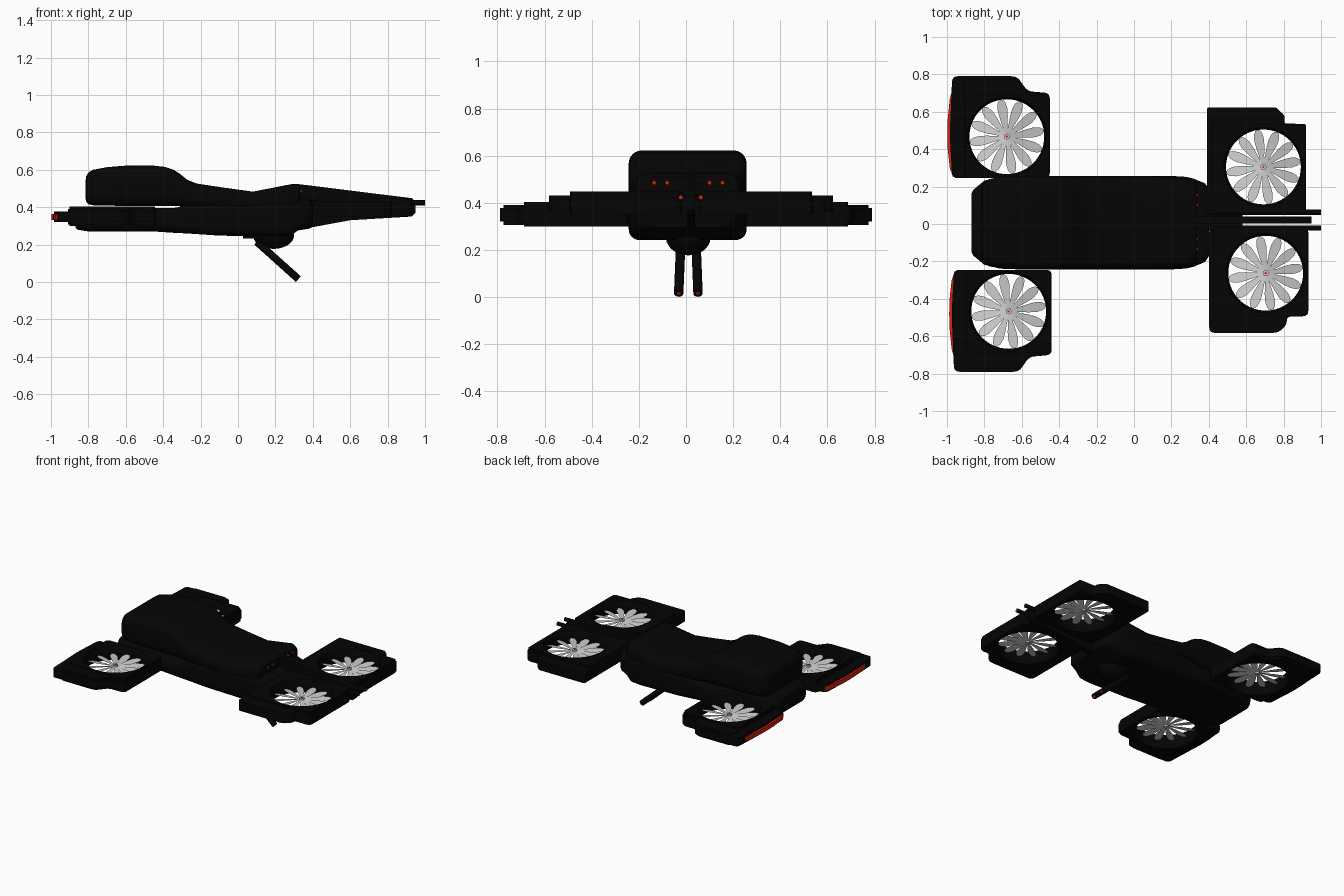
import bpy, bmesh
from math import cos, sin, pi, radians
from mathutils import Vector, Matrix

if "Cube" in bpy.data.objects:
    bpy.data.objects.remove(bpy.data.objects["Cube"])


def material(name, rgb):
    m = bpy.data.materials.new(name)
    m.diffuse_color = (*rgb, 1)
    m.use_nodes = True
    m.node_tree.nodes["Principled BSDF"].inputs["Base Color"].default_value = m.diffuse_color
    return m


BLACK = material("black", (0.0015, 0.0015, 0.0015))
RED = material("red", (0.7, 0.015, 0.003))


def finish(name, bm, mat=None, angle=35):
    bmesh.ops.remove_doubles(bm, verts=bm.verts, dist=1e-5)
    bmesh.ops.recalc_face_normals(bm, faces=bm.faces)
    me = bpy.data.meshes.new(name)
    bm.to_mesh(me)
    bm.free()
    ob = bpy.data.objects.new(name, me)
    bpy.context.collection.objects.link(ob)
    if mat:
        me.materials.append(mat)
    bpy.ops.object.select_all(action='DESELECT')
    ob.select_set(True)
    bpy.context.view_layer.objects.active = ob
    bpy.ops.object.shade_smooth_by_angle(angle=radians(angle))
    return ob


def loft(name, sections, cy, radius):
    """Rounded-rectangle rings along x: (x, half width, z0, z1)."""
    bm = bmesh.new()
    rings = []
    for x, w, z0, z1 in sections:
        r = min(radius, 0.45 * (z1 - z0))
        ring = []
        for k, (sy, z) in enumerate([(1, z1 - r), (-1, z1 - r), (-1, z0 + r), (1, z0 + r)]):
            for i in range(7):
                a = (k + i / 6) * pi / 2
                ring.append(bm.verts.new((x, cy + sy * (w - r) + r * cos(a), z + r * sin(a))))
        rings.append(ring)
    n = len(rings[0])
    for a, b in zip(rings, rings[1:]):
        for i in range(n):
            bm.faces.new((a[i], a[(i + 1) % n], b[(i + 1) % n], b[i]))
    bm.faces.new(rings[0])
    bm.faces.new(rings[-1])
    return finish(name, bm, BLACK)


def rounded(points, r=0.03):
    out = []
    pts = [Vector(p) for p in points]
    for i, p in enumerate(pts):
        a, b = pts[i - 1] - p, pts[(i + 1) % len(pts)] - p
        s = p + a.normalized() * min(r, a.length * .45)
        e = p + b.normalized() * min(r, b.length * .45)
        for t in (0, .25, .5, .75, 1):
            out.append(s * (1 - t) ** 2 + p * 2 * t * (1 - t) + e * t * t)
    return out


def plate(name, outline, z0, z1, hole=None, mat=BLACK):
    """Flat slab from a plan outline, with an optional round hole (x, y, r)."""
    loops = [outline]
    if hole:
        x, y, r = hole
        loops.append([(x + r * cos(2 * pi * i / 56), y + r * sin(2 * pi * i / 56)) for i in range(56)])
    cu = bpy.data.curves.new(name, 'CURVE')
    cu.dimensions, cu.fill_mode, cu.extrude = '2D', 'BOTH', (z1 - z0) / 2
    for loop in loops:
        sp = cu.splines.new('POLY')
        sp.points.add(len(loop) - 1)
        for q, p in zip(sp.points, loop):
            q.co = (p[0], p[1], 0, 1)
        sp.use_cyclic_u = True
    tmp = bpy.data.objects.new(name + "_curve", cu)
    bpy.context.collection.objects.link(tmp)
    bpy.context.view_layer.update()
    me = bpy.data.meshes.new_from_object(tmp.evaluated_get(bpy.context.evaluated_depsgraph_get()))
    bpy.data.objects.remove(tmp)
    bm = bmesh.new()
    bm.from_mesh(me)
    bmesh.ops.translate(bm, verts=bm.verts, vec=(0, 0, (z0 + z1) / 2))
    return finish(name, bm, mat)


def rod(name, a, b, r, mat=BLACK, sides=20):
    a, b = Vector(a), Vector(b)
    m = Matrix.Translation((a + b) / 2) @ (b - a).to_track_quat('Z', 'Y').to_matrix().to_4x4()
    bm = bmesh.new()
    bmesh.ops.create_cone(bm, cap_ends=True, segments=sides, radius1=r, radius2=r,
                          depth=(b - a).length, matrix=m)
    return finish(name, bm, mat)


def rotor(name, x, y, z, z0, z1, count=12):
    # Funnel lining the duct, narrowest at the blades
    bm = bmesh.new()
    prof = [(.213, z0), (.2, z - .012), (.2, z + .012), (.213, z1)]
    rings = [[bm.verts.new((x + r * cos(2 * pi * i / 56), y + r * sin(2 * pi * i / 56), h))
              for i in range(56)] for r, h in prof]
    for p, q in zip(rings, rings[1:]):
        for i in range(56):
            bm.faces.new((p[i], p[(i + 1) % 56], q[(i + 1) % 56], q[i]))
    finish(name + "_duct", bm, BLACK)
    # Pitched leaf-shaped blades, hub and red hub cap
    bm = bmesh.new()
    shape = [(.015, .008), (.06, .014), (.11, .023), (.15, .027), (.18, .022), (.195, .013), (.2, .004)]
    tilt = radians(10)
    for k in range(count):
        rot = Matrix.Translation((x, y, z)) @ Matrix.Rotation(2 * pi * (k + .3) / count, 4, 'Z')
        rows = [[bm.verts.new(rot @ Vector((r, s * w * cos(tilt), s * w * sin(tilt)))) for s in (-1, 1)]
                for r, w in shape]
        for p, q in zip(rows, rows[1:]):
            bm.faces.new((p[0], p[1], q[1], q[0]))
    finish(name + "_blades", bm)
    rod(name + "_hub", (x, y, z - .012), (x, y, z + .012), .016, None)
    rod(name + "_hub_cap", (x, y, z + .005), (x, y, z + .016), .006, RED)


# Upper shell with raised rear hump
loft("upper_shell", [
    (-.815, .19, .445, .54), (-.812, .2, .43, .565), (-.8, .217, .416, .585), (-.775, .233, .41, .6),
    (-.7, .247, .408, .614), (-.6, .25, .407, .622), (-.45, .25, .406, .622), (-.39, .25, .406, .615),
    (-.345, .25, .406, .6), (-.31, .25, .405, .578), (-.27, .25, .395, .546), (-.22, .25, .39, .526),
    (-.08, .25, .38, .505), (.08, .25, .37, .483),
    (.29, .235, .37, .524), (.325, .22, .37, .518), (.335, .2, .37, .51)], .007, .055)

# Lower hull
loft("lower_hull", [
    (-.87, .155, .29, .385), (-.86, .175, .28, .392), (-.8, .225, .27, .395), (-.72, .245, .27, .395),
    (-.45, .25, .27, .395), (-.33, .25, .262, .397), (-.28, .25, .26, .41), (-.1, .25, .248, .43),
    (.2, .25, .242, .44), (.28, .245, .245, .44), (.32, .235, .275, .44), (.38, .21, .285, .44),
    (.4, .18, .295, .43)], .007, .045)

# Nose keel and its block between the front rotor pods
bm = bmesh.new()
keel = [(.25, .515), (.31, .525), (.93, .448), (.95, .43), (.95, .37), (.93, .35), (.6, .33), (.3, .275)]
f = bm.faces.new([bm.verts.new((x, .003, z)) for x, z in keel])
top = bmesh.ops.extrude_face_region(bm, geom=[f])
bmesh.ops.translate(bm, vec=(0, .036, 0), verts=[g for g in top['geom'] if isinstance(g, bmesh.types.BMVert)])
finish("nose_keel", bm, BLACK)
plate("nose_block", [(.3, -.025), (.58, -.025), (.58, .065), (.3, .065)], .365, .425)

# Rear rotor pods with tail lights
for side, s, dx in (("left", 1, 0), ("right", -1, .01)):
    def P(*pts):
        return [(x + dx, s * y) for x, y in pts]
    hole = (-.68 + dx, s * .467, .213)
    plate(f"rear_{side}_pod_rim", rounded(P((-.972, .245), (-.985, .48), (-.972, .79), (-.625, .79), (-.57, .71),
          (-.45, .70), (-.45, .245))), .32, .378, hole)
    plate(f"rear_{side}_pod_shell", rounded(P((-.91, .245), (-.91, .775), (-.63, .775), (-.575, .7),
          (-.45, .69), (-.45, .245))), .306, .391, hole)
    plate(f"rear_{side}_pod_core", rounded(P((-.9, .245), (-.9, .687), (-.455, .687), (-.455, .245))),
          .30, .403, hole)
    plate(f"rear_{side}_tail_light", P((-.968, .25), (-.985, .3), (-.996, .4), (-.998, .48), (-.996, .56),
          (-.985, .67), (-.968, .73)), .331, .363, None, RED)
    rotor(f"rear_{side}_rotor", hole[0], hole[1], .352, .30, .403)

# Front rotor pods, slightly offset from each other
for side, s, dx, dy in (("left", 1, 0, 0), ("right", -1, .012, -.042)):
    def F(*pts):
        return [(x + dx, s * (y + dy)) for x, y in pts]
    r = .012 if s > 0 else .03
    hole = (.692 + dx, s * (.305 + dy), .213)
    plate(f"front_{side}_pod_rim", rounded(F((.39, .058), (.39, .624), (.76, .624), (.805, .58), (.805, .537),
          (.92, .535), (.92, .058)), r), .36, .43, hole)
    plate(f"front_{side}_pod_core", rounded(F((.41, .058), (.41, .535), (.915, .53), (.915, .058)), r),
          .35, .447, hole)
    rotor(f"front_{side}_rotor", hole[0], hole[1], .398, .35, .447)

# Nose guns
for side, y in (("left", .063), ("right", -.022)):
    rod(f"nose_gun_{side}", (.33, y, .423), (1, y, .423), .014)
    rod(f"nose_gun_muzzle_{side}", (.99, y, .423), (1.001, y, .423), .008, RED)

# Sensor eyes on the front face
for i, y in enumerate((-.135, -.08, .1, .155)):
    rod(f"sensor_eye_{i + 1}", (.32, y, .485), (.342, y, .485), .009, RED)

# Belly turret with twin barrels
bm = bmesh.new()
bmesh.ops.create_uvsphere(bm, u_segments=32, v_segments=16, radius=1,
                          matrix=Matrix.Translation((.19, .01, .25)) @ Matrix.Diagonal((.11, .093, .073, 1)))
finish("belly_turret", bm, BLACK)
rod("turret_mount", (.12, .01, .232), (.12, .01, .26), .092, BLACK, 32)
for side, s in (("left", 1), ("right", -1)):
    a, b = Vector((.1, .01 + s * .033, .215)), Vector((.322, .01 + s * .041, .016))
    d = (b - a).normalized()
    rod(f"turret_barrel_{side}", a, b, .02)
    rod(f"turret_muzzle_{side}", b - d * .01, b + d * .001, .009, RED)
